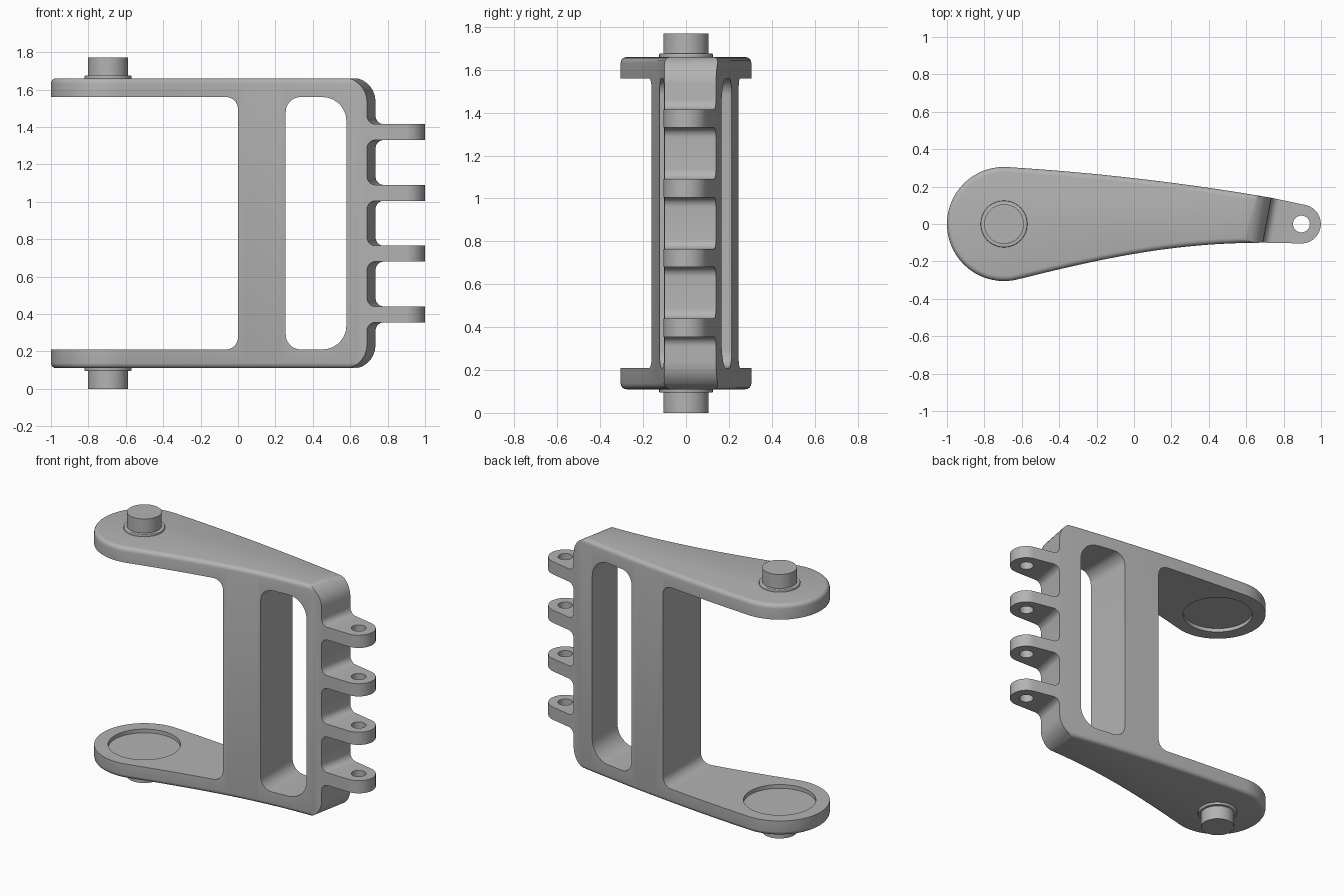
import bpy, bmesh
from math import sin, cos, tan, radians
from mathutils import Vector
from mathutils.geometry import interpolate_bezier

if "Cube" in bpy.data.objects:
    bpy.data.objects.remove(bpy.data.objects["Cube"], do_unlink=True)

GREY = (0.45, 0.45, 0.45, 1)
metal = bpy.data.materials.new("plain grey")
metal.use_nodes = True
metal.diffuse_color = GREY
metal.node_tree.nodes["Principled BSDF"].inputs["Base Color"].default_value = GREY

BOTTOM, TOP = 0.11, 1.66        # outer faces of the arms
ARM_LOW, ARM_HIGH = 0.21, 1.56  # inner faces of the arms
PIN_X, LUG_X = -0.695, 0.895


def arc(cx, cy, r, start, end, n):
    angles = [radians(start + (end - start) * i / n) for i in range(n + 1)]
    return [Vector((cx + r * cos(a), cy + r * sin(a))) for a in angles]


def curve(a, b, c, d, n=20):
    return [Vector(p[:2]) for p in interpolate_bezier(a, b, c, d, n)]


def rounded(corners, n=7):
    """Polygon from (x, y, radius) corners with true arcs."""
    out = []
    for i, (x, y, r) in enumerate(corners):
        p = Vector((x, y))
        if not r:
            out.append(p)
            continue
        u = (Vector(corners[i - 1][:2]) - p).normalized()
        v = (Vector(corners[(i + 1) % len(corners)][:2]) - p).normalized()
        half = u.angle(v) / 2
        t = r / tan(half)
        centre = p + (u + v).normalized() * (r / sin(half))
        a = (p + u * t - centre).normalized()
        b = (p + v * t - centre).normalized()
        out += [centre + a.slerp(b, k / n) * r for k in range(n + 1)]
    return out


def prism(name, points, low, high, place, bevel=0):
    """Extrude a 2D outline between two levels; place maps it to space."""
    bm = bmesh.new()
    rings = [[bm.verts.new(place(p.x, p.y, h)) for p in points] for h in (low, high)]
    caps = [bm.faces.new(r) for r in rings]
    n = len(points)
    for i in range(n):
        j = (i + 1) % n
        bm.faces.new((rings[0][i], rings[0][j], rings[1][j], rings[1][i]))
    bmesh.ops.recalc_face_normals(bm, faces=bm.faces)
    if bevel:
        rim = [e for cap in caps for e in cap.edges]
        bmesh.ops.bevel(bm, geom=rim, offset=bevel, segments=4, profile=0.5,
                        affect='EDGES')
    mesh = bpy.data.meshes.new(name)
    bm.to_mesh(mesh)
    bm.free()
    mesh.materials.append(metal)
    obj = bpy.data.objects.new(name, mesh)
    bpy.context.collection.objects.link(obj)
    return obj


def upright(x, y, h):
    return (x, y, h)


def facing(x, z, y):
    return (x, y, z)


def slanted(x, z, y):
    # the hinge side leans outward toward the back
    return (x + (0.19 * (y + 0.1) if x > 0.5 else 0), y, z)


def activate(obj):
    bpy.ops.object.select_all(action='DESELECT')
    obj.select_set(True)
    bpy.context.view_layer.objects.active = obj


def combine(obj, tool, operation):
    mod = obj.modifiers.new("cut", 'BOOLEAN')
    mod.operation, mod.solver, mod.object = operation, 'EXACT', tool
    activate(obj)
    bpy.ops.object.modifier_apply(modifier=mod.name)
    bpy.data.objects.remove(tool, do_unlink=True)


def smooth(obj):
    activate(obj)
    bpy.ops.object.shade_smooth_by_angle(angle=radians(32))


# Plan outline: round arm end, tapering sides, narrow lug tip
plan = arc(PIN_X, 0, 0.305, 86, 284, 40)
plan += curve((-0.621, -0.296), (-0.1, -0.165), (0.25, -0.1), (0.7, -0.1))[1:]
plan += arc(LUG_X, 0, 0.104, -90, 78, 24)
plan += curve((0.735, 0.14), (0.27, 0.22), (-0.2, 0.275), (-0.674, 0.304))[:-1]
frame = prism("hinge_frame", plan, BOTTOM, TOP, upright, bevel=0.028)

# Front outline: two arms, column and four lugs
side = 0.69
eps = 0.004
outline = [(-1.2, BOTTOM - eps, 0), (side, BOTTOM - eps, 0.13)]
for i in range(4):
    z = 0.355 + 0.325 * i
    outline += [(side, z, 0.045), (1.2, z, 0), (1.2, z + 0.085, 0), (side, z + 0.085, 0.045)]
outline += [(side, TOP + eps, 0.13), (-1.2, TOP + eps, 0), (-1.2, ARM_HIGH, 0),
            (0, ARM_HIGH, 0.065), (0, ARM_LOW, 0.065), (-1.2, ARM_LOW, 0)]
combine(frame, prism("outline_tool", rounded(outline), -0.5, 0.5, slanted), 'INTERSECT')

# Tall window beside the column
window = rounded([(0.255, ARM_LOW, 0.08), (0.58, ARM_LOW, 0.13),
                  (0.58, ARM_HIGH, 0.13), (0.255, ARM_HIGH, 0.08)])
combine(frame, prism("window_tool", window, -0.5, 0.5, facing), 'DIFFERENCE')

# Lug bores and round recesses on the inner arm faces
bore = arc(LUG_X, 0, 0.045, 0, 345, 23)
combine(frame, prism("bore_tool", bore, 0.2, 1.55, upright), 'DIFFERENCE')
recess = arc(PIN_X, 0, 0.22, 0, 352.5, 47)
combine(frame, prism("recess_tool", recess, ARM_LOW - 0.025, ARM_HIGH + 0.025, upright),
        'DIFFERENCE')
smooth(frame)

# Pivot pins with thin collars, above and below
for name, face, out in (("upper", TOP, 1), ("lower", BOTTOM, -1)):
    for part, r, height, bevel in (("pin", 0.106, 0.11, 0), ("collar", 0.125, 0.016, 0.005)):
        low, high = sorted((face - out * 0.01, face + out * height))
        ring = arc(PIN_X, 0, r, 0, 352.5, 47)
        smooth(prism(f"{name}_pivot_{part}", ring, low, high, upright, bevel))
